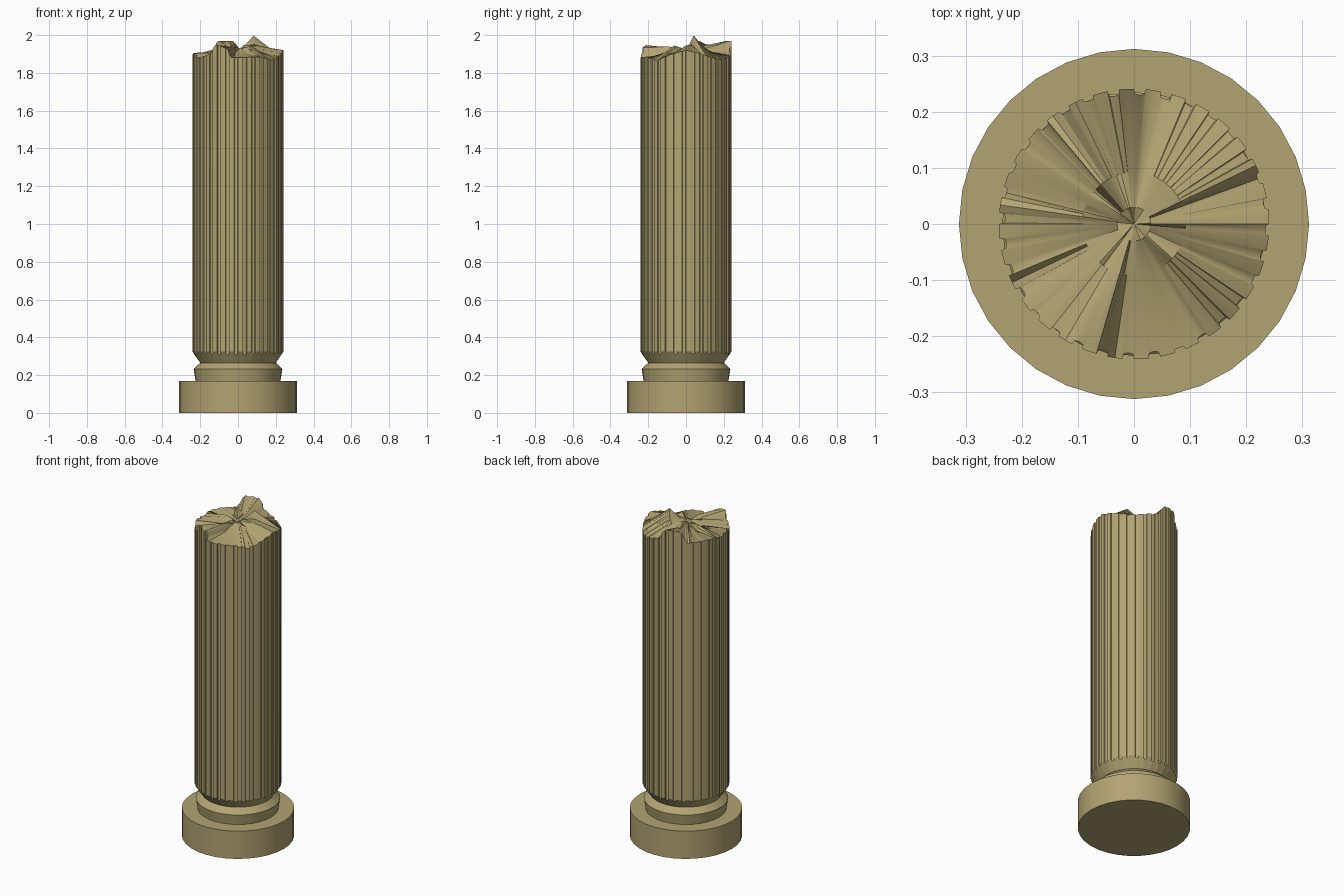
import bpy, bmesh, math, random

if "Cube" in bpy.data.objects:
    bpy.data.objects.remove(bpy.data.objects["Cube"])

random.seed(4)
stone = bpy.data.materials.new("sandstone")
stone.diffuse_color = (0.45, 0.37, 0.17, 1)
stone.use_nodes = True
stone.node_tree.nodes["Principled BSDF"].inputs["Base Color"].default_value = stone.diffuse_color


def finish(name, bm, angle=30):
    bmesh.ops.recalc_face_normals(bm, faces=bm.faces)
    me = bpy.data.meshes.new(name)
    bm.to_mesh(me)
    bm.free()
    ob = bpy.data.objects.new(name, me)
    bpy.context.collection.objects.link(ob)
    me.materials.append(stone)
    bpy.ops.object.select_all(action='DESELECT')
    ob.select_set(True)
    bpy.context.view_layer.objects.active = ob
    bpy.ops.object.shade_smooth_by_angle(angle=math.radians(angle))
    return ob


def bridge(bm, a, b):
    n = len(a)
    for i in range(n):
        bm.faces.new((a[i], a[(i + 1) % n], b[(i + 1) % n], b[i]))


def lathe(name, profile, sides=32):
    """Closed solid of revolution from (radius, z) points."""
    bm = bmesh.new()
    rings = [[bm.verts.new((r * math.cos(2 * math.pi * i / sides),
                            r * math.sin(2 * math.pi * i / sides), z))
              for i in range(sides)] for r, z in profile]
    for a, b in zip(rings, rings[1:]):
        bridge(bm, a, b)
    bm.faces.new(rings[0][::-1])
    bm.faces.new(rings[-1])
    return finish(name, bm)


def lookup(table, deg):
    """Linear interpolation in a wrapped table of (angle, height)."""
    pts = table + [(table[0][0] + 360, table[0][1])]
    for (a, h), (b, k) in zip(pts, pts[1:]):
        if a <= deg <= b:
            return h + (k - h) * (deg - a) / (b - a)
    return pts[-1][1]


# Round plinth and moulded collar
lathe("plinth", [(0.312, 0), (0.312, 0.17)])
lathe("collar", [(0.224, 0.165), (0.235, 0.233), (0.2, 0.265), (0.2, 0.28)])

# Heights of the broken top: at the rim and on a ring halfway in
rim = [(0, 1.92), (20, 1.90), (45, 1.87), (60, 1.875), (84, 1.90), (92, 1.95),
       (97, 1.97), (117, 1.97), (126, 1.90), (150, 1.905), (170, 1.905),
       (173, 1.89), (203, 1.905), (206, 1.875), (232, 1.90), (240, 1.95),
       (256, 1.93), (261, 1.88), (300, 1.885), (320, 1.865), (342, 1.90)]
middle = [(0, 1.945), (20, 1.95), (26, 2.0), (52, 1.95), (80, 1.915), (110, 1.93),
          (130, 1.97), (138, 1.93), (166, 1.895), (171, 1.935), (200, 1.90),
          (232, 1.925), (254, 1.94), (259, 1.895), (300, 1.90), (318, 1.945),
          (335, 1.92)]

# Fluted shaft cross-section: 32 ribs with shallow, unevenly worn grooves
FLUTES = 32
section = []                                   # (angle, radius, foot height)
for k in range(FLUTES):
    depth = random.uniform(0.006, 0.012)
    for t, d in ((0, 0), (0.28, 0), (0.56, 0), (0.6, 0.8), (0.78, 1), (0.96, 0.8)):
        deg = (k + t) * 360 / FLUTES
        section.append((deg, 0.241 - d * depth, 0.325 - 1.6 * d * depth))


def ring(bm, radius, height):
    out = []
    for s in section:
        a, r = math.radians(s[0]), radius(s)
        out.append(bm.verts.new((r * math.cos(a), r * math.sin(a), height(s))))
    return out


bm = bmesh.new()
foot = ring(bm, lambda s: 0.2, lambda s: 0.265)
low = ring(bm, lambda s: s[1], lambda s: s[2])
top = ring(bm, lambda s: s[1], lambda s: lookup(rim, s[0]))
mid = ring(bm, lambda s: 0.092, lambda s: lookup(middle, s[0]))
core = ring(bm, lambda s: 0.03,
            lambda s: 1.93 + 0.25 * (lookup(middle, (s[0] + 25) % 360) - 1.93))
for a, b in ((foot, low), (low, top), (top, mid), (mid, core)):
    bridge(bm, a, b)
bm.faces.new(foot[::-1])
centre = bm.verts.new((0, 0, 1.92))
for i in range(len(core)):
    bm.faces.new((core[i], core[(i + 1) % len(core)], centre))
finish("broken_fluted_shaft", bm, 28)
